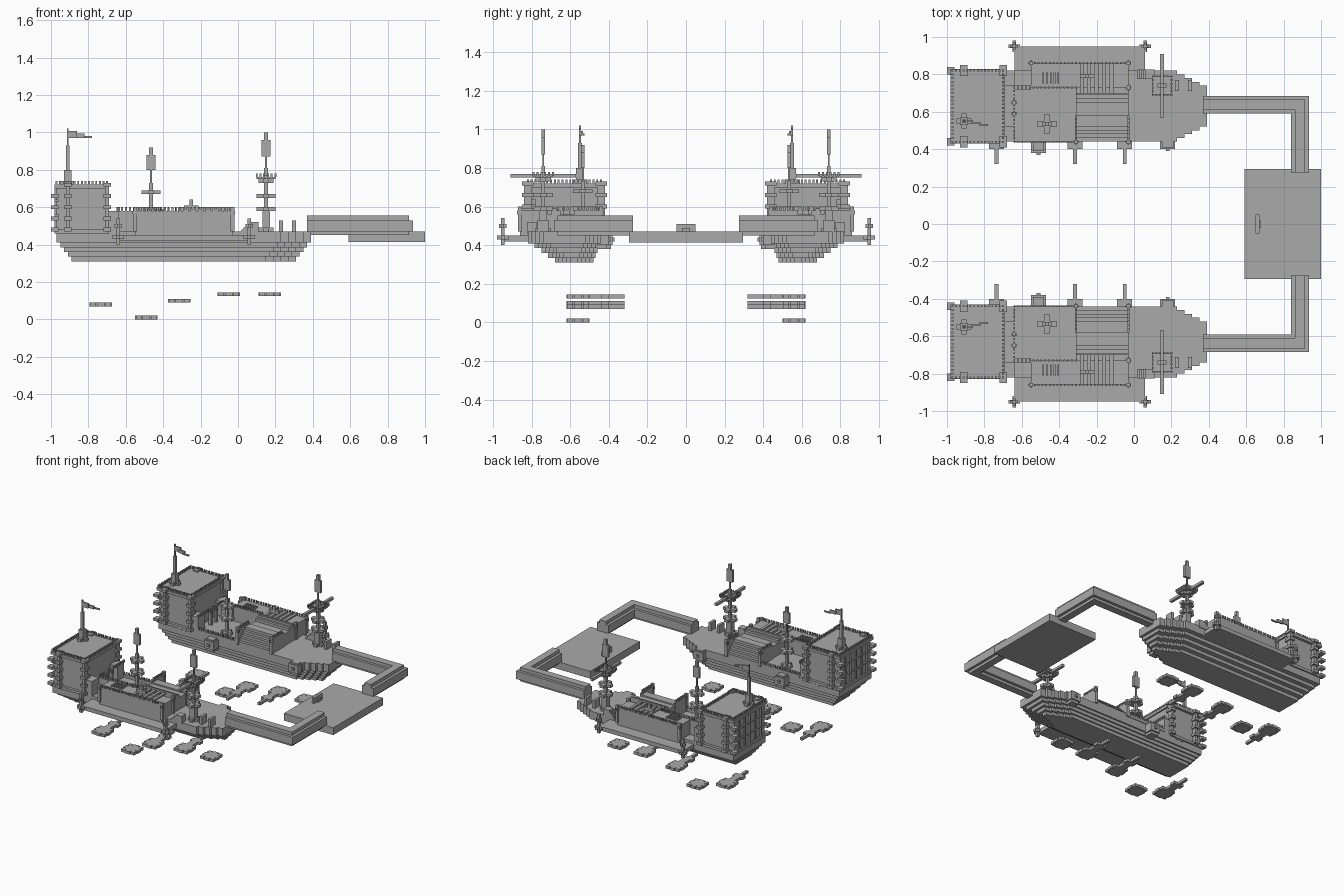
import bpy, bmesh
from mathutils import Matrix, Vector

cube = bpy.data.objects.get("Cube")
if cube:
    bpy.data.objects.remove(cube)

grey = bpy.data.materials.new("stone_grey")
grey.use_nodes = True
tint = (0.4, 0.4, 0.4, 1)
grey.diffuse_color = tint
grey.node_tree.nodes["Principled BSDF"].inputs["Base Color"].default_value = tint

# Main levels and edges of one ship; the other ship is its mirror twin
brick = 0.02
thin = brick / 2
keel, deck, roof, tower_top = 0.31, 0.47, 0.58, 0.72
stern, prow = -0.97, 0.39
inner, outer, gallery_edge = 0.44, 0.82, 0.86
tower_front, court_end, house_start, house_end = -0.7, -0.55, -0.31, -0.03
court_start = tower_front + brick * 3
dock_edge = 0.95


def part(name, boxes, mirrored=True):
    """One object made of boxes, each given as an x span, a y span and a z span."""
    bm = bmesh.new()
    for spans in boxes:
        low, high = (Vector(ends) for ends in zip(*spans))
        place = Matrix.Translation((low + high) / 2)
        bmesh.ops.create_cube(bm, size=1, matrix=place @ Matrix.Diagonal((high - low).to_4d()))
    mesh = bpy.data.meshes.new(name)
    bm.to_mesh(mesh)
    bm.free()
    mesh.materials.append(grey)
    ob = bpy.data.objects.new(name, mesh)
    bpy.context.collection.objects.link(ob)
    if mirrored:
        twin = ob.modifiers.new("twin", 'MIRROR')
        twin.use_axis = (False, True, False)
        twin.use_mirror_merge = False


def around(centre, width):
    return (centre - width / 2, centre + width / 2)


def grow(span, amount):
    return (span[0] - amount, span[1] + amount)


def above(z, height=brick):
    return (z, z + height)


def post(at, zs, width=brick, depth=None):
    return (around(at[0], width), around(at[1], depth or width), zs)


def collar(at, z, arm, height=brick):
    """Plus-shaped ring of bricks around a post."""
    return [post(at, above(z, height), arm, arm / 3), post(at, above(z, height), arm / 3, arm)]


def spikes(start, end, z):
    """Evenly spaced battlement teeth from start to end."""
    start, end = Vector(start), Vector(end)
    count = round((end - start).length / brick)
    return [post(start.lerp(end, i / count), above(z), thin) for i in range(count + 1)]


def corners(xs, ys):
    return [(x, y) for x in xs for y in ys]


def spike_ring(xs, ys, z):
    a, b, c, d = corners(xs, ys)
    return spikes(a, b, z) + spikes(c, d, z) + spikes(a, c, z) + spikes(b, d, z)


ship_y = (inner, outer)
tower_x = (stern, tower_front)
court_x = (court_start, house_start)
house_x = (house_start, house_end)

# Stepped hull, widening toward the deck, with a stepped bow
hull = []
for level in range(5):
    drop = 4 - level
    for step in range(5):
        cut = (4 - step) * brick * 2
        hull.append(((stern + drop * brick, prow - cut - drop * brick),
                     (inner + drop * thin + step * brick, outer - drop * 0.035 - step * brick),
                     (keel + level * 0.025, deck)))
part("hull", hull)

# Side dock with lanterns on its corners
dock_x = (court_start, -house_end * 2)
part("side_dock", [(dock_x, (outer - brick, dock_edge), (0.42, 0.45))])
lanterns = []
for x in dock_x:
    at = (x, dock_edge)
    lanterns += [post(at, (0.4, roof - brick * 2))]
    lanterns += collar(at, 0.43, brick * 3) + collar(at, deck + brick, brick * 2)
part("dock_lanterns", lanterns)

# Stern castle with a crenellated roof
part("stern_castle", [
    (tower_x, grow(ship_y, -thin), (deck, tower_top)),
    (grow(tower_x, thin), grow(ship_y, thin), above(tower_top - brick)),
    (grow(tower_x, thin), grow(ship_y, thin), above(deck - thin)),
] + [((tower_front, court_start), around(y, brick * 4), (deck, roof)) for y in grow(ship_y, -brick * 2)])
part("castle_battlements", spike_ring(tower_x, ship_y, tower_top))

# Buttresses with projecting knobs
buttresses = []
for at in corners((stern + brick * 3, tower_front), ship_y):
    buttresses.append(post(at, (deck, tower_top), brick, brick * 2))
    buttresses += [post(at, above(deck + i * brick * 3), brick * 2, brick * 3) for i in range(5)]
for y in ship_y:
    buttresses += [post((stern - thin, y), above(deck + i * brick * 3), brick * 2) for i in range(4)]
part("buttresses", buttresses)

# Window frames across the stern, and a port in the hull
frame_x = around(stern, brick)
gap = (outer - inner) / 6
part("stern_windows",
     [(frame_x, around(inner + gap * i, thin), (deck, tower_top)) for i in range(1, 6)]
     + [(frame_x, ship_y, above(deck + i * brick * 4, thin)) for i in range(3)])
part("hull_port", [((x, x + brick), around(inner, thin), above(deck - brick, brick * 1.5))
                   for x in (tower_front - brick * 5, tower_front - brick * 3)])

# Gallery along the dock side and the midship house
wall_y = 0.73
part("gallery", [
    ((court_end, house_end), (wall_y, gallery_edge), (deck - brick, roof)),
    ((court_start, court_end), around(wall_y, brick), (deck, roof)),
    (house_x, (0.56, wall_y), (deck, roof - brick)),
])
part("gallery_battlements",
     spikes((court_end, gallery_edge), (house_end, gallery_edge), roof)
     + spikes((court_start, wall_y), (house_start, wall_y), roof)
     + spikes((court_start, inner), (court_start, wall_y), roof)
     + [tooth for x in house_x for tooth in spikes((x, inner), (x, inner + brick * 6), roof)])
part("deck_rail", [(court_x, around(inner, thin), above(deck))]
     + spikes((court_start, inner), (house_start, inner), deck + brick))

# Broad stairs up from the inner side, between two cheek walls
part("broad_stairs",
     [(house_x, (inner + brick * i, roof), (deck - thin, deck + brick * (i + 1))) for i in range(5)]
     + [(around(x, thin), (inner, roof), (deck - thin, roof)) for x in house_x])

# Ridge, slats and crates on the house roof
part("roof_slats",
     [(house_x, (0.65 + brick * i, 0.7), (roof - brick, roof + thin * i)) for i in range(3)]
     + [(above(house_start + brick * (2 * i + 1)), (0.7, gallery_edge), above(roof, thin))
        for i in range(5)])
crate = (house_start + brick * 3, wall_y + brick * 3)
part("roof_crates", [post(crate, above(roof, brick * 1.5), brick * 4, brick),
                     post(crate, above(roof, brick * 3), brick)])
part("roof_grating", [(above(court_end + brick * (i + 3), thin), around(wall_y + brick * 2.5, brick * 3),
                       above(roof, thin)) for i in range(5)])

# Capped posts around the courtyard and house
posts = []
for at in (corners((house_end,), (inner, wall_y, gallery_edge))
           + corners((court_start,), (0.59, 0.65))
           + [(court_end, gallery_edge), (house_start, inner)]):
    posts += [post(at, (deck, roof + brick))] + collar(at, roof - brick, brick * 1.5)
posts += [post((x, outer - brick * 4), above(deck, brick * 3), brick, brick * 3) for x in (0.23, 0.3)]
part("deck_posts", posts)

# Gun houses on the inner side, narrowing underneath
guns = []
for x, reach in ((-0.51, brick * 3), (0.18, brick * 2)):
    body_x = around(x, brick * 4)
    guns += [(body_x, (inner - reach, inner + brick), (0.4, deck - thin)),
             (grow(body_x, -thin), (inner - reach + thin, inner + brick), (0.38, deck)),
             (around(x, brick), around(inner - reach, brick), above(0.42))]
part("gun_houses", guns)

# Flag pole on the castle, with a drooping flag
pole = (stern + brick * 3, 0.55)
pole_top = 1.02
flag = [(above(pole[0] + i * brick * 2, brick * 2.5), around(pole[1] - i * thin, thin),
         (pole_top - brick * 2.5, pole_top - brick * (i + 1) / 1.5)) for i in range(3)]
part("flag_pole", [post(pole, above(tower_top, brick * 4), brick * 2),
                   post(pole, (tower_top, 0.93)), post(pole, (tower_top, pole_top), thin)]
     + collar(pole, tower_top, brick * 4) + flag)


def mast(at, top, yard, lantern):
    """Pole with collars, a yard platform and a flat lantern near the top."""
    shapes = [post(at, (deck, yard)), post(at, (yard, top - brick), thin), post(at, (top - brick * 2, top)),
              post(at, (lantern, top - brick * 2), brick * 2.5, brick),
              post(at, above(yard, brick * 3))]
    for z, arm in ((deck, 4), (roof, 5), (yard, 5)):
        shapes += collar(at, z, brick * arm)
    return shapes


main, fore = (-0.465, 0.535), (0.15, 0.74)
part("midship_mast", mast(main, 0.92, 0.67, 0.8))

# Bow mast with a crow's nest and a long cross yard
nest = 0.75
part("bow_mast", mast(fore, 1, 0.65, 0.87)
     + [post(fore, (deck, roof), brick * 2), post(fore, (roof, nest + brick * 3)),
        post(fore, above(nest, thin), brick * 5), post(fore, above(nest), brick, 0.34)]
     + collar(fore, nest - brick, brick * 4)
     + spike_ring(around(fore[0], brick * 5), around(fore[1], brick * 5), nest + thin))
part("bow_stairs", [((brick + thin * i, fore[0] - brick * 2), around(outer - brick, brick * 2.5),
                     (deck - thin, deck + thin * (i + 1))) for i in range(5)])

# Walkways joining both ships to the landing, ridged above and below
arm_x, arm_y = (0.84, 0.935), (0.59, 0.685)
landing_y = (-0.295, 0.295)
walkway = []
for inset, zs in ((0, (deck, 0.53)), (brick, (deck - brick, 0.555))):
    side_x, side_y = grow(arm_x, -inset), grow(arm_y, -inset)
    walkway += [((prow - brick, side_x[1]), side_y, zs),
                (side_x, (landing_y[1] - brick, side_y[1]), zs)]
part("walkway", walkway)
part("landing", [((0.59, 1), landing_y, (0.415, deck)),
                 (above(0.65), around(0, brick * 5), above(deck, brick * 2)),
                 (above(0.66), around(0, brick * 2), above(deck))], mirrored=False)

# Small hovering craft beneath the hull, three of them with a long snout
for name, x, z, snout in (("aft", -0.735, 0.07, True), ("low", -0.49, 0, False),
                          ("middle", -0.315, 0.09, True), ("fore", -0.05, 0.125, True),
                          ("bow", 0.17, 0.125, False)):
    at = (x, 0.56)
    craft = collar(at, z, brick * 6) + [post(at, above(z), brick * 4)]
    craft += [post(knob, above(z), brick * 1.5)
              for knob in corners(around(x, brick * 4), around(at[1], brick * 4))]
    if snout:
        craft += [post((x, inner + brick), above(z), brick * 2.5, brick * 6),
                  post((x, inner - brick), above(z), brick * 4, brick * 2),
                  (around(x, brick), (inner - brick * 6, inner), above(z))]
    part(name + "_hover_craft", craft)
